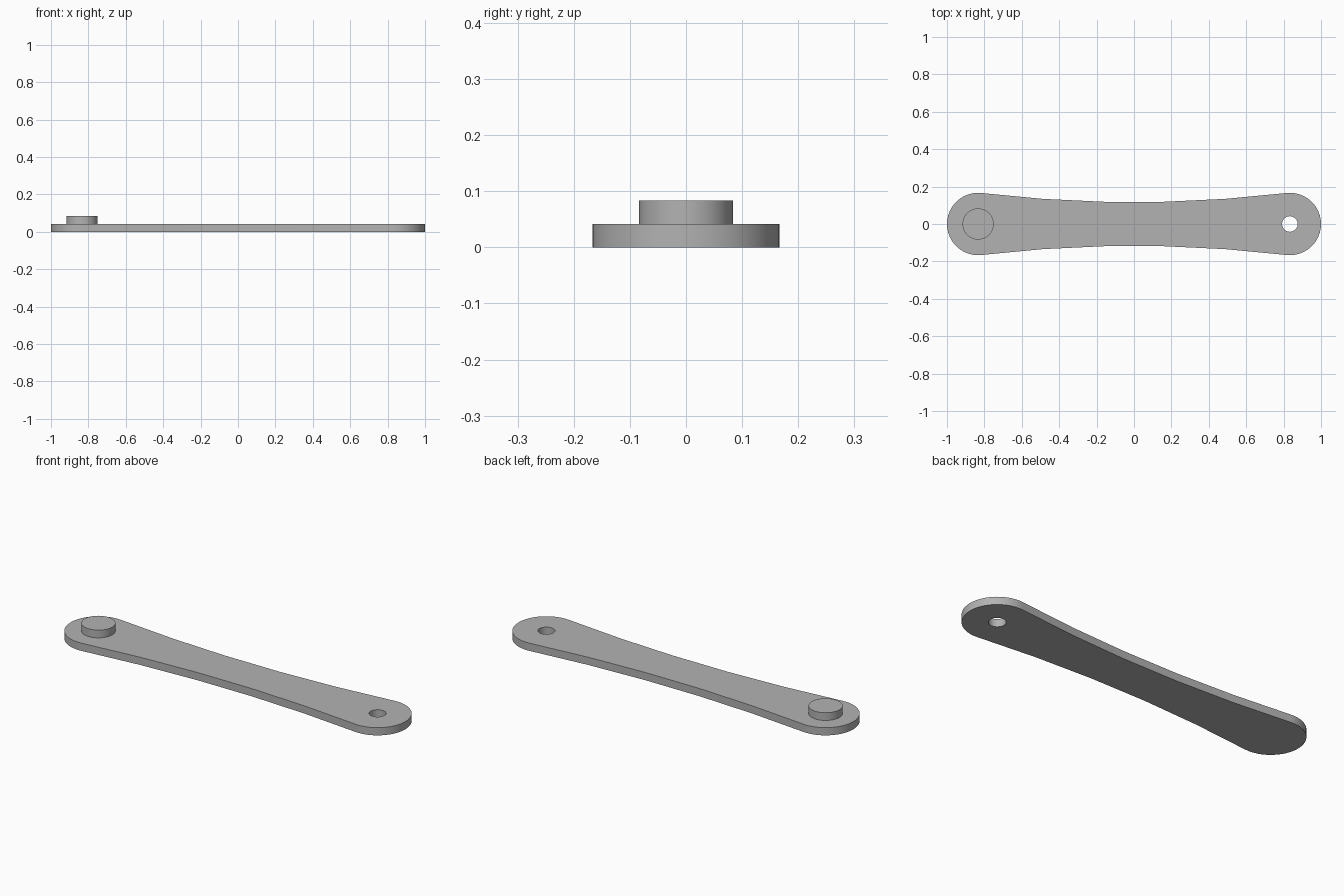
import bpy, bmesh
from math import asin, cos, sin, pi, radians
from mathutils import Vector

cube = bpy.data.objects.get("Cube")
if cube:
    bpy.data.objects.remove(cube)

THICK = 1 / 24
END_X, END_R = 5 / 6, 1 / 6        # rounded ends
WAIST = 0.117                      # half width at the middle
PEG_R, HOLE_R = 1 / 12, 1 / 24

grey = bpy.data.materials.new("plain_grey")
grey.use_nodes = True
colour = (0.45, 0.45, 0.45, 1)
grey.diffuse_color = colour
grey.node_tree.nodes["Principled BSDF"].inputs["Base Color"].default_value = colour


def arc(cx, cy, r, start, end, steps):
    """Points along an arc, both ends included."""
    angles = [start + (end - start) * i / steps for i in range(steps + 1)]
    return [Vector((cx + r * cos(a), cy + r * sin(a), 0)) for a in angles]


def make_object(name, bm):
    bmesh.ops.recalc_face_normals(bm, faces=bm.faces)
    mesh = bpy.data.meshes.new(name)
    bm.to_mesh(mesh)
    bm.free()
    mesh.materials.append(grey)
    obj = bpy.data.objects.new(name, mesh)
    bpy.context.collection.objects.link(obj)
    return obj


def extrude_loops(name, loops, z, height):
    """Fill closed outlines (inner ones become holes) and extrude them upward."""
    bm = bmesh.new()
    for loop in loops:
        verts = [bm.verts.new((p.x, p.y, z)) for p in loop]
        for a, b in zip(verts, verts[1:] + verts[:1]):
            bm.edges.new((a, b))
    bmesh.ops.triangle_fill(bm, edges=bm.edges[:], use_beauty=True)
    top = bmesh.ops.extrude_face_region(bm, geom=bm.faces[:], use_keep_orig=True)
    moved = [g for g in top["geom"] if isinstance(g, bmesh.types.BMVert)]
    bmesh.ops.translate(bm, verts=moved, vec=(0, 0, height))
    return make_object(name, bm)


# Link arm: concave sides tangent to two round ends, with a pin hole on the left
side_r = (END_X**2 + WAIST**2 - END_R**2) / (2 * (END_R - WAIST))
tilt = asin(END_X / (side_r + END_R))
right_end = arc(-END_X, 0, END_R, pi / 2 - tilt, 3 * pi / 2 + tilt, 24)
left_end = arc(END_X, 0, END_R, -pi / 2 - tilt, pi / 2 + tilt, 24)
front_side = arc(0, -WAIST - side_r, side_r, pi / 2 + tilt, pi / 2 - tilt, 5)
back_side = arc(0, WAIST + side_r, side_r, -pi / 2 + tilt, -pi / 2 - tilt, 5)
outline = right_end + front_side[1:-1] + left_end + back_side[1:-1]
hole = arc(END_X, 0, HOLE_R, 0, 2 * pi, 32)[:-1]
arm = extrude_loops("link_arm", [outline, hole], 0, THICK)

# Round peg standing on the right end
peg = extrude_loops("peg", [arc(-END_X, 0, PEG_R, 0, 2 * pi, 40)[:-1]], THICK, THICK)

for obj in (arm, peg):
    bpy.ops.object.select_all(action="DESELECT")
    obj.select_set(True)
    bpy.context.view_layer.objects.active = obj
    bpy.ops.object.shade_smooth_by_angle(angle=radians(30))
